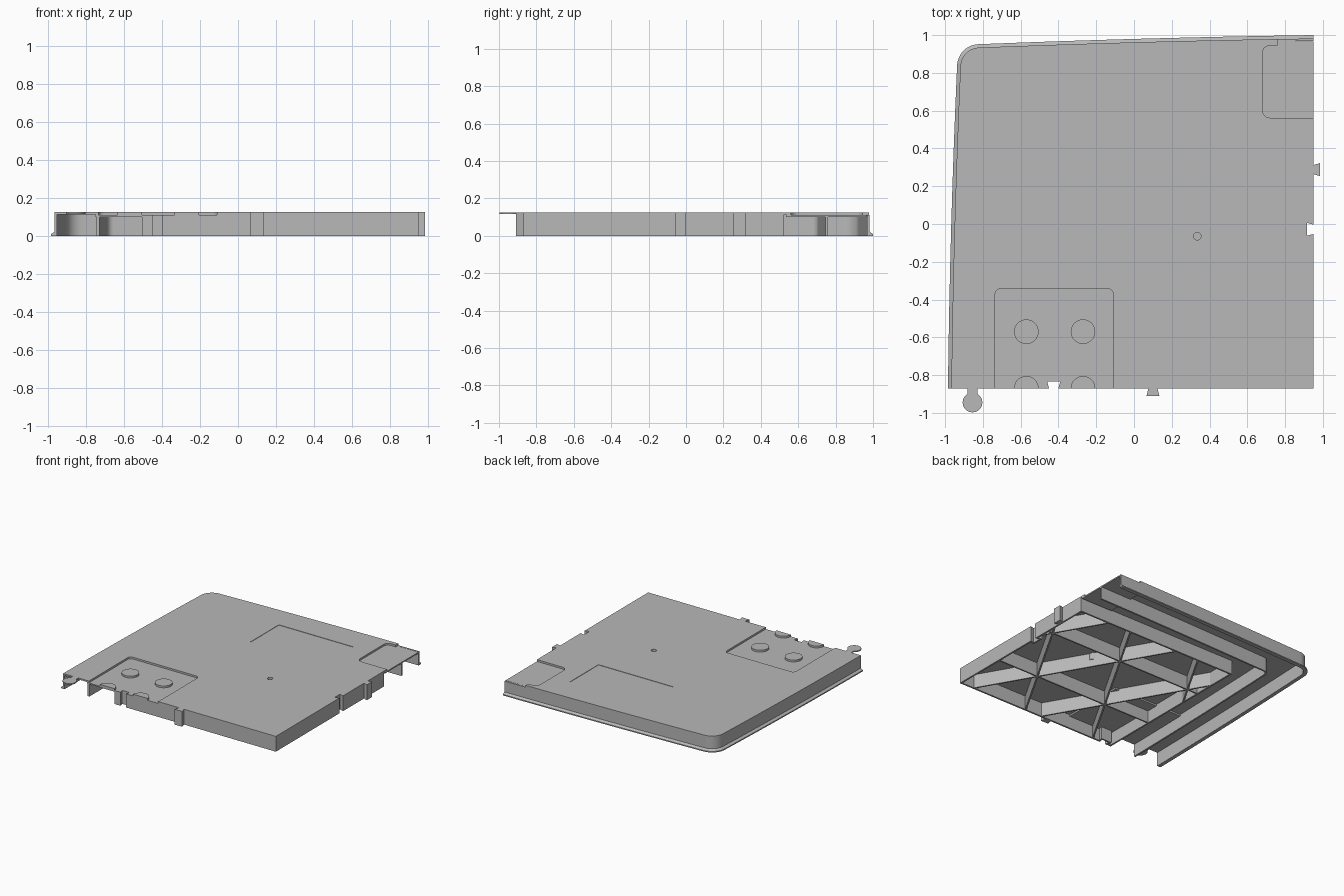
import bpy, bmesh, math
from mathutils import Vector

cube = bpy.data.objects.get("Cube")
if cube:
    bpy.data.objects.remove(cube, do_unlink=True)

# One plain grey for the whole moulding
grey = bpy.data.materials.new("matte_grey")
grey.use_nodes = True
grey.diffuse_color = (0.48, 0.48, 0.48, 1)
grey.node_tree.nodes["Principled BSDF"].inputs["Base Color"].default_value = (0.48, 0.48, 0.48, 1)

TOP, UNDER, FLOOR = 0.125, 0.113, 0.11
FRONT, RIGHT = -0.87, 0.95
BOX_LEFT, BOX_BACK = -0.505, 0.525
T = 0.014
parts = []


def finish(name, bm):
    bmesh.ops.recalc_face_normals(bm, faces=bm.faces[:])
    mesh = bpy.data.meshes.new(name)
    bm.to_mesh(mesh)
    bm.free()
    mesh.materials.append(grey)
    obj = bpy.data.objects.new(name, mesh)
    bpy.context.collection.objects.link(obj)
    return obj


def loft(name, rings, closed):
    """Bridge equal rings; a closed loft wraps the last ring to the first."""
    bm = bmesh.new()
    rows = [[bm.verts.new(p) for p in ring] for ring in rings]
    n = len(rows[0])
    pairs = list(zip(rows, rows[1:] + rows[:1])) if closed else list(zip(rows, rows[1:]))
    for a, b in pairs:
        for i in range(n - 1 if closed else n):
            j = (i + 1) % n
            bm.faces.new((a[i], a[j], b[j], b[i]))
    if closed:
        bm.faces.new([r[0] for r in rows])
        bm.faces.new([r[-1] for r in rows])
    else:
        bm.faces.new(rows[0])
        bm.faces.new(rows[-1])
    return finish(name, bm)


def prism(name, pts, z0, z1, solid=True):
    obj = loft(name, [[(x, y, z) for x, y in pts] for z in (z0, z1)], False)
    if solid:
        parts.append(obj)
    return obj


def rect(x0, x1, y0, y1):
    return [(x0, y0), (x1, y0), (x1, y1), (x0, y1)]


def arc(cx, cy, r, a0, a1, n):
    return [(cx + r * math.cos(math.radians(a0 + (a1 - a0) * i / n)),
             cy + r * math.sin(math.radians(a0 + (a1 - a0) * i / n))) for i in range(n + 1)]


def left_x(y):
    t = (y - FRONT) / 1.7
    return -0.985 + 0.02 * t + 0.028 * t * t


def back_y(x):
    s = (x + 0.82) / 1.77
    return 0.952 + 0.07 * s - 0.022 * s * s


def outline(d, r):
    """Bowed left side, round corner and bowed back, inset by d."""
    cy = back_y(-0.937 + d + r) - d - r
    cx = left_x(cy) + d + r
    side = [(left_x(y) + d, y) for y in (FRONT + (cy - FRONT) * i / 8 for i in range(8))]
    back = [(x, back_y(x) - d) for x in (cx + (RIGHT - cx) * i / 10 for i in range(1, 11))]
    return side + arc(cx, cy, r, 180, 90, 12) + back


def sweep(name, section):
    rings = [[(x, y, z) for x, y in outline(d, r)] for d, r, z in section]
    obj = loft(name, rings, True)
    parts.append(obj)
    return obj


# Top skin and the two curved walls beneath it
prism("top_plate", outline(0.018, 0.1) + [(RIGHT, FRONT)], UNDER, TOP)
sweep("outer_wall", [(0, 0.117, 0), (0, 0.117, 0.009), (0.018, 0.1, 0.022),
                     (0.018, 0.1, 0.119), (0.031, 0.087, 0.119), (0.031, 0.087, 0)])
sweep("inner_wall", [(0.24, 0.05, 0), (0.24, 0.05, 0.119),
                     (0.254, 0.036, 0.119), (0.254, 0.036, 0)])

# Straight walls of the ribbed box
prism("front_wall", rect(BOX_LEFT, RIGHT, FRONT, FRONT + T), 0, 0.119)
prism("right_wall", rect(RIGHT - T, RIGHT, FRONT, BOX_BACK), 0, 0.119)
prism("box_left_wall", rect(BOX_LEFT, BOX_LEFT + T, FRONT, BOX_BACK), 0, 0.119)
prism("box_back_wall", rect(BOX_LEFT, RIGHT, BOX_BACK - T, BOX_BACK), 0, 0.119)

# Triangular rib lattice
def rib(px, py, angle):
    ux, uy = math.cos(math.radians(angle)), math.sin(math.radians(angle))
    lo, hi = -9, 9
    for p, u, a, b in ((px, ux, BOX_LEFT + 0.01, RIGHT - 0.01), (py, uy, FRONT + 0.01, BOX_BACK - 0.01)):
        if abs(u) < 0.001:
            if not a < p < b:
                return
            continue
        t = sorted(((a - p) / u, (b - p) / u))
        lo, hi = max(lo, t[0]), min(hi, t[1])
    if hi - lo < 0.1:
        return
    w = 0.006
    pts = [(px + ux * t - uy * s, py + uy * t + ux * s)
           for t, s in ((lo, -w), (hi, -w), (hi, w), (lo, w))]
    prism("lattice_rib", pts, 0.002, 0.118)


SPACING = 0.65
for i in range(-4, 5):
    rib(0.57 + i * SPACING, -0.43, 60)
    rib(0.57 + i * SPACING, -0.43, 120)
    rib(0.2, -0.43 + i * SPACING * math.sin(math.radians(60)), 0)

# Recess trays below the two pockets
prism("front_tray", rect(-0.752, -0.098, FRONT, -0.328), 0.1, 0.12)
prism("back_tray", rect(0.668, RIGHT, 0.535, 0.965), 0.1, 0.12)
prism("pin_boss", arc(0.335, -0.065, 0.035, 0, 345, 23), 0.06, 0.12)


# Dovetail shapes: u runs along the edge, v runs away from it
def dovetail(along, depth, narrow, wide, edge):
    uv = [(-narrow, 0), (narrow, 0), (wide, depth), (-wide, depth)]
    if edge == "front":
        return [(along + u, FRONT + v) for u, v in uv]
    return [(RIGHT - v, along + u) for u, v in uv]


prism("front_socket", dovetail(-0.425, 0.047, 0.037, 0.048, "front"), 0, 0.108)
prism("right_socket", dovetail(-0.028, 0.047, 0.037, 0.048, "right"), 0, 0.119)

# Cutters for pockets, sockets, pin hole and label panel
front_pocket = ([(-0.735, -0.95), (-0.11, -0.95)] + arc(-0.14, -0.372, 0.03, 0, 90, 6)
                + arc(-0.705, -0.372, 0.03, 90, 180, 6))
back_pocket = ([(1.0, 0.562), (1.0, 1.05), (0.76, 1.05), (0.76, 0.945)]
               + arc(0.72, 0.905, 0.04, 90, 180, 6) + arc(0.72, 0.602, 0.04, 180, 270, 6))


def slot(along, edge):
    shape = dovetail(along, 0.035, 0.025, 0.034, edge)
    x0, y0 = shape[0]
    x1, y1 = shape[1]
    dx, dy = (0, -0.02) if edge == "front" else (0.02, 0)
    return [(x0, y0), (x0 + dx, y0 + dy), (x1 + dx, y1 + dy)] + shape[1:]


cutters = [prism("cutter", pts, z0, 0.2, False) for pts, z0 in (
    (front_pocket, FLOOR), (back_pocket, FLOOR),
    (slot(-0.425, "front"), -0.1), (slot(-0.028, "right"), -0.1),
    (arc(0.335, -0.065, 0.02, 0, 345, 23), 0.08),
    (rect(-0.15, 0.527, 0.374, 0.74), 0.122))]


def bounds(obj):
    pts = [v.co for v in obj.data.vertices]
    return [(min(p[k] for p in pts), max(p[k] for p in pts)) for k in range(3)]


for part in parts:
    for cutter in cutters:
        if all(a[0] < b[1] and b[0] < a[1] for a, b in zip(bounds(part), bounds(cutter))):
            mod = part.modifiers.new("cut", 'BOOLEAN')
            mod.operation, mod.solver, mod.object = 'DIFFERENCE', 'EXACT', cutter
    if part.modifiers:
        graph = bpy.context.evaluated_depsgraph_get()
        mesh = bpy.data.meshes.new_from_object(part.evaluated_get(graph))
        part.modifiers.clear()
        part.data = mesh
for cutter in cutters:
    bpy.data.objects.remove(cutter, do_unlink=True)

# Studs in the front pocket; the front pair are halves
for x in (-0.57, -0.27):
    prism("stud", arc(x, -0.57, 0.065, 0, 350, 35), 0.105, TOP)
    prism("half_stud", arc(x, FRONT, 0.065, 0, 180, 18), 0.105, TOP)

# Projecting dovetail tabs and the round hook
prism("front_tab", dovetail(0.1, -0.04, 0.024, 0.034, "front"), 0, TOP)
prism("right_tab", dovetail(0.288, -0.034, 0.024, 0.034, "right"), 0, TOP)
prism("hook", [(-0.83, FRONT + 0.01), (-0.88, FRONT + 0.01)]
      + arc(-0.855, -0.945, 0.052, 120, 420, 30), 0.116, TOP)

# Smooth the curved walls, keep edges crisp
bpy.ops.object.select_all(action='DESELECT')
for part in parts:
    part.select_set(True)
bpy.context.view_layer.objects.active = parts[0]
bpy.ops.object.shade_smooth_by_angle(angle=math.radians(30))
